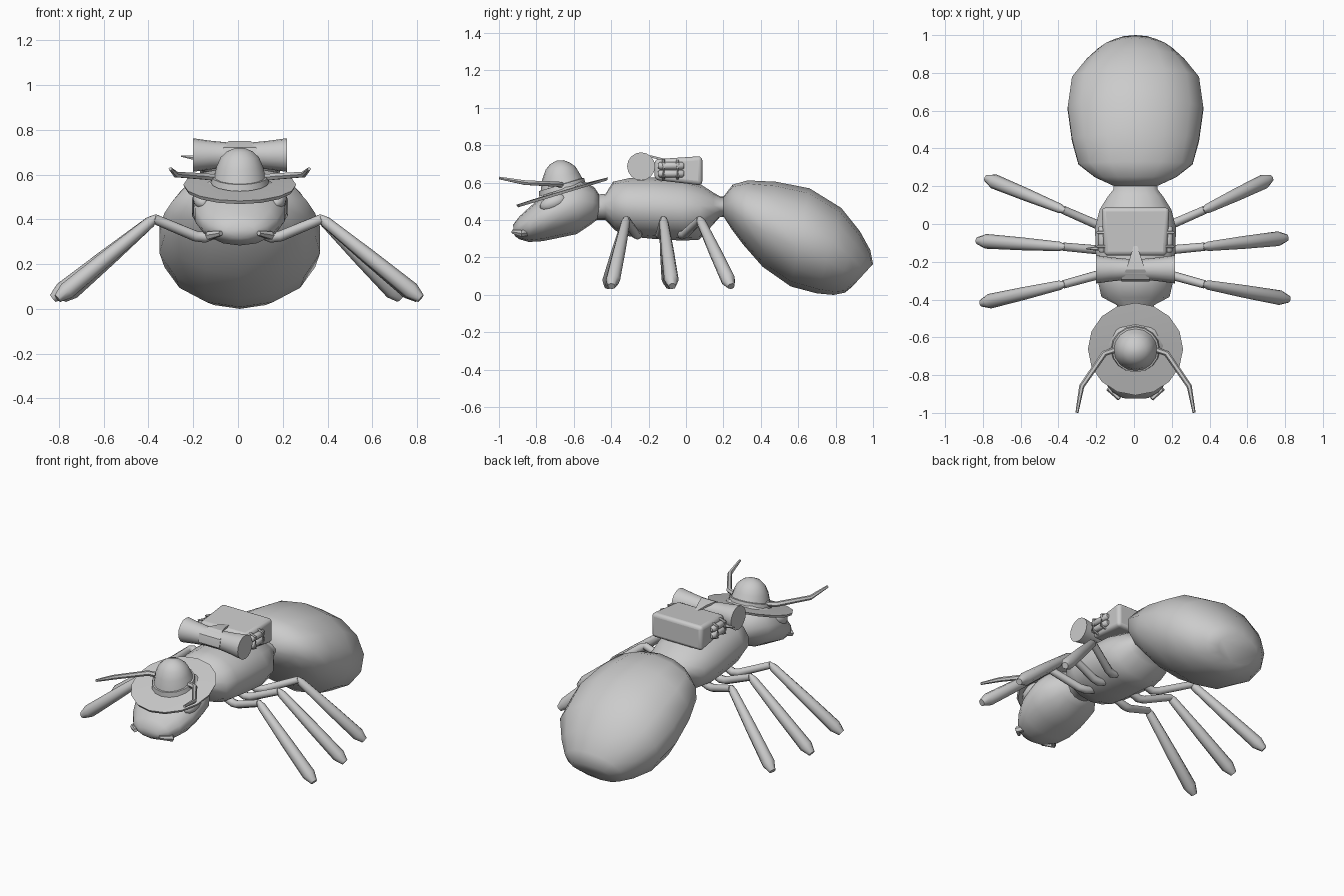
import bpy, bmesh, math
from mathutils import Vector

if "Cube" in bpy.data.objects:
    bpy.data.objects.remove(bpy.data.objects["Cube"])

CX = 0.008  # body midline


def skin(name, rings, angle=50):
    """Bridge equal-sized rings of points into a capped smooth mesh."""
    bm = bmesh.new()
    rows = [[bm.verts.new(p) for p in r] for r in rings]
    n = len(rows[0])
    for a, b in zip(rows, rows[1:]):
        for k in range(n):
            bm.faces.new((a[k], a[(k + 1) % n], b[(k + 1) % n], b[k]))
    bm.faces.new(rows[0][::-1])
    bm.faces.new(rows[-1])
    bmesh.ops.recalc_face_normals(bm, faces=bm.faces)
    me = bpy.data.meshes.new(name)
    bm.to_mesh(me)
    bm.free()
    ob = bpy.data.objects.new(name, me)
    bpy.context.collection.objects.link(ob)
    bpy.ops.object.select_all(action='DESELECT')
    bpy.context.view_layer.objects.active = ob
    ob.select_set(True)
    bpy.ops.object.shade_smooth_by_angle(angle=math.radians(angle))
    return ob


def loft(name, sections, n=12, angle=50):
    """Sections: top y, top z, bottom y, bottom z, half width."""
    rings = []
    for ty, tz, by, bz, w in sections:
        ring = []
        for k in range(n):
            a = 2 * math.pi * k / n
            c = math.cos(a) / 2
            ring.append((CX + w * math.sin(a), (ty + by) / 2 + (ty - by) * c,
                         (tz + bz) / 2 + (tz - bz) * c))
        rings.append(ring)
    return skin(name, rings, angle)


def tube(name, pts, radii, n=8, angle=50):
    pts = [Vector(p) for p in pts]
    rings = []
    for i, p in enumerate(pts):
        d = (pts[min(i + 1, len(pts) - 1)] - pts[max(i - 1, 0)]).normalized()
        ref = Vector((0, 0, 1)) if abs(d.z) < 0.95 else Vector((0, 1, 0))
        u = d.cross(ref).normalized()
        v = u.cross(d)
        rings.append([p + radii[i] * (u * math.cos(2 * math.pi * k / n)
                                      + v * math.sin(2 * math.pi * k / n)) for k in range(n)])
    return skin(name, rings, angle)


# Abdomen
loft("abdomen", [
    (.20, .525, .20, .42, .115), (.25, .59, .245, .35, .22), (.33, .612, .305, .27, .31),
    (.48, .605, .41, .15, .345), (.66, .57, .56, .045, .368), (.83, .465, .70, .008, .345),
    (.93, .34, .79, .0, .265), (.985, .24, .85, .012, .20), (1.0, .165, .89, .045, .14)], 14, 60)

# Thorax with narrow waist at each end
loft("thorax", [
    (-.50, .535, -.50, .40, .09), (-.43, .54, -.43, .40, .10), (-.39, .605, -.38, .345, .185),
    (-.30, .625, -.30, .312, .205), (-.18, .628, -.18, .30, .215), (-.02, .615, -.02, .29, .22),
    (.08, .59, .07, .295, .195), (.15, .545, .14, .37, .15), (.185, .525, .18, .415, .12),
    (.23, .525, .23, .42, .115)], 14, 60)

# Head
loft("head", [
    (-.46, .53, -.465, .41, .09), (-.49, .575, -.51, .375, .14), (-.56, .615, -.585, .325, .195),
    (-.64, .61, -.68, .305, .213), (-.74, .55, -.77, .287, .205), (-.83, .475, -.84, .283, .17),
    (-.89, .42, -.89, .297, .125), (-.925, .375, -.915, .315, .07)], 14, 60)

# Hat: tilted brim and upright crown
loft("hat_brim", [
    (-.66 + .238, .612, -.66 - .238, .468, .245), (-.66 + .243, .628, -.66 - .247, .482, .252),
    (-.66 + .13, .60, -.66 - .13, .52, .14)], 16, 35)
loft("hat_crown", [
    (-.54, .605, -.785, .525, .13), (-.545, .625, -.785, .555, .125),
    (-.555, .625, -.777, .557, .115), (-.572, .655, -.768, .62, .103),
    (-.59, .685, -.75, .67, .085), (-.62, .707, -.725, .70, .057),
    (-.655, .72, -.69, .718, .02)], 16, 40)

# Mirrored face parts
for side, s in (("left", -1), ("right", 1)):
    bpy.ops.mesh.primitive_uv_sphere_add(segments=12, ring_count=8, radius=1,
                                         location=(CX + s * .165, -.71, .493),
                                         rotation=(math.radians(22), 0, 0))
    eye = bpy.context.object
    eye.name = side + "_eye"
    eye.scale = (.045, .075, .042)
    bpy.ops.object.shade_smooth()
    tube(side + "_antenna",
         [(CX + s * .09, -.66, .585), (CX + s * .165, -.685, .592), (CX + s * .285, -.86, .60),
          (CX + s * .31, -.998, .625)], [.016, .016, .014, .008], 6)
    tube(side + "_mandible",
         [(CX + s * .09, -.82, .34), (CX + s * .135, -.878, .328), (CX + s * .085, -.925, .338)],
         [.02, .02, .012], 6)

# Legs: hip y, knee y, foot x and y on each side
legs = {"front": (-.26, -.32, (-.79, -.415), (.80, -.395)),
        "middle": (-.14, -.12, (-.81, -.09), (.79, -.075)),
        "back": (-.02, .075, (-.765, .235), (.71, .235))}
for pos, (hy, ky, lf, rf) in legs.items():
    for side, s, (fx, fy) in (("left", -1, lf), ("right", 1, rf)):
        knee = Vector((s * .375, ky, .402))
        foot = Vector((fx, fy, .06))
        tube(f"{pos}_{side}_upper_leg",
             [(s * .08, hy, .345), (s * .15, hy, .32), (s * .19, hy + (ky - hy) * .15, .325), knee],
             [.022, .025, .024, .022])
        tube(f"{pos}_{side}_lower_leg",
             [knee + (knee - foot) * .03, knee.lerp(foot, .04), knee.lerp(foot, .5),
              knee.lerp(foot, .94), knee.lerp(foot, 1.04)],
             [.012, .025, .034, .039, .02])

# Backpack: wedge-shaped bag with rounded edges
bpy.ops.mesh.primitive_cube_add(size=1, location=(CX, -.038, .66))
bag = bpy.context.object
bag.name = "backpack"
for v in bag.data.vertices:
    x, y, z = v.co
    back = y > 0
    v.co = (math.copysign(.18 if back else .165, x), .125 if back else -.13,
            (.082 if back else .065) if z > 0 else (-.075 if back else -.045))
bev = bag.modifiers.new("rounding", 'BEVEL')
bev.width = .022
bev.segments = 3
bpy.ops.object.shade_smooth_by_angle(angle=math.radians(40))

# Bedroll pinched in the middle, held by a flared strap
tube("bedroll", [(CX + x, -.24, .687) for x in (-.21, -.13, -.05, .05, .13, .21)],
     [.075, .064, .056, .056, .064, .075], 16, 40)
strap = []
for y, z, w in ((-.11, .727, .008), (-.18, .744, .03), (-.24, .749, .05),
                (-.295, .72, .075), (-.305, .68, .075)):
    strap.append([(CX - w, y, z - .012), (CX + w, y, z - .012), (CX + w, y, z), (CX - w, y, z)])
skin("bedroll_strap", strap, 30)

# Side pouches: small rolled bundles with a tie along each flank
for side, s in (("left", -1), ("right", 1)):
    for i, z in enumerate((.648, .69)):
        tube(f"{side}_bundle_{i}", [(CX + s * .178, y, z) for y in (-.15, -.14, -.02, -.01)],
             [.012, .02, .02, .012])
    for y in (-.12, -.045):
        tube(f"{side}_bundle_tie_{int(-y * 1000)}",
             [(CX + s * .16, y, .72), (CX + s * .2, y, .705), (CX + s * .2, y, .633),
              (CX + s * .16, y, .62)], [.008] * 4, 6)
# Pointed peg on the left flank
tube("peg", [(-.17, -.13, .675), (-.21, -.13, .677), (-.255, -.13, .682)], [.012, .01, .003], 6)
